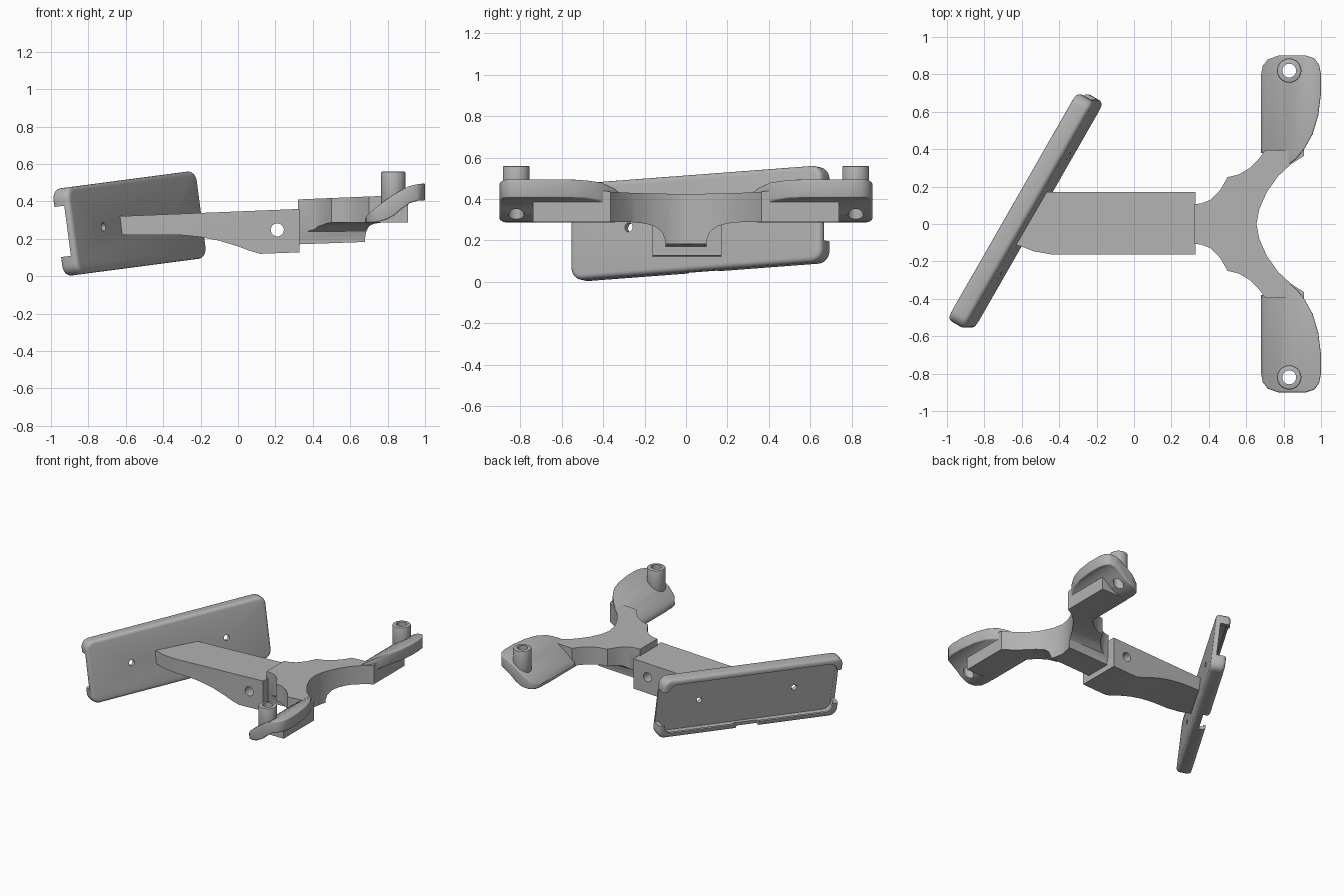
import bpy, bmesh, math
from mathutils import Matrix, Vector

cube = bpy.data.objects.get("Cube")
if cube:
    bpy.data.objects.remove(cube, do_unlink=True)

grey = bpy.data.materials.new("plain grey")
grey.use_nodes = True
grey.diffuse_color = (0.45, 0.45, 0.45, 1)
grey.node_tree.nodes["Principled BSDF"].inputs["Base Color"].default_value = grey.diffuse_color


def finish(name, bm):
    bmesh.ops.recalc_face_normals(bm, faces=bm.faces)
    mesh = bpy.data.meshes.new(name)
    bm.to_mesh(mesh)
    bm.free()
    mesh.materials.append(grey)
    ob = bpy.data.objects.new(name, mesh)
    bpy.context.collection.objects.link(ob)
    return ob


def prism(name, pts, axis, lo, hi):
    """Extrude a 2D outline along one axis."""
    def place(p, d):
        return {"x": (d, p[0], p[1]), "y": (p[0], d, p[1]), "z": (p[0], p[1], d)}[axis]
    bm = bmesh.new()
    face = bm.faces.new([bm.verts.new(place(p, lo)) for p in pts])
    ext = bmesh.ops.extrude_face_region(bm, geom=[face])
    move = Vector(place((0, 0), hi - lo))
    bmesh.ops.translate(bm, vec=move, verts=[v for v in ext["geom"] if isinstance(v, bmesh.types.BMVert)])
    return finish(name, bm)


def rounded(w, h, r, n=6):
    """Outline of a rounded rectangle centred on the origin."""
    pts = []
    for k, (sx, sy) in enumerate([(1, 1), (-1, 1), (-1, -1), (1, -1)]):
        for i in range(n + 1):
            a = (k + i / n) * math.pi / 2
            pts.append((sx * (w / 2 - r) + r * math.cos(a), sy * (h / 2 - r) + r * math.sin(a)))
    return pts


def circle(x, y, r, n=32):
    return [(x + r * math.cos(i * math.tau / n), y + r * math.sin(i * math.tau / n)) for i in range(n)]


def rect(x0, y0, x1, y1):
    return [(x0, y0), (x1, y0), (x1, y1), (x0, y1)]


def apply(ob, mod):
    bpy.context.view_layer.objects.active = ob
    bpy.ops.object.modifier_apply(modifier=mod.name)


def boolean(ob, cutter, mode="DIFFERENCE"):
    mod = ob.modifiers.new("cut", "BOOLEAN")
    mod.operation, mod.object, mod.solver = mode, cutter, "EXACT"
    apply(ob, mod)
    bpy.data.objects.remove(cutter, do_unlink=True)


def bevel(ob, width, segments=4, angle=40):
    mod = ob.modifiers.new("bevel", "BEVEL")
    mod.width, mod.segments, mod.angle_limit = width, segments, math.radians(angle)
    apply(ob, mod)


def smooth(ob, angle=35):
    bpy.ops.object.select_all(action="DESELECT")
    ob.select_set(True)
    bpy.context.view_layer.objects.active = ob
    bpy.ops.object.shade_smooth_by_angle(angle=math.radians(angle))


# Tray: rounded shell, open towards local +y, then turned and tilted
L, T, H = 1.40, 0.105, 0.47
tray = prism("device_tray", rounded(L, H, 0.06), "y", -T / 2, T / 2)
bevel(tray, 0.025)
boolean(tray, prism("pocket", rounded(L - 0.06, H - 0.05, 0.05), "y", -0.02, 0.035))
boolean(tray, prism("opening", rounded(L - 0.09, H - 0.08, 0.06), "y", 0, 0.1))
for side in (1, -1):
    # end wall gaps and fixing holes
    x0, x1 = sorted((side * 0.64, side * 0.8))
    boolean(tray, prism("end_gap", rect(x0, -0.13, x1, 0.14), "y", -0.019, 0.1))
    boolean(tray, prism("fixing_hole", circle(side * 0.37, 0, 0.022), "y", -0.1, 0.1))
boolean(tray, prism("button_gap", rect(-0.09, -0.3, 0.09, -0.18), "y", 0.005, 0.1))
smooth(tray)
pose = (Matrix.Translation((-0.58, 0.07, 0.282))
        @ Matrix.Rotation(math.radians(-7.5), 4, "Y") @ Matrix.Rotation(math.radians(60), 4, "Z"))
tray.data.transform(pose)

# Arm: side profile trimmed by its plan, with a cross hole
arm = prism("arm", [(-0.66, 0.22), (-0.4, 0.222), (-0.3, 0.22), (-0.2, 0.21), (-0.1, 0.19), (0, 0.16),
                    (0.06, 0.137), (0.12, 0.12), (0.33, 0.128), (0.33, 0.36), (-0.66, 0.32)],
            "y", -0.3, 0.3)
boolean(arm, prism("arm_plan", [(-0.645, -0.11), (-0.6, -0.12), (-0.54, -0.145), (-0.44, -0.163),
                                (0.5, -0.163), (0.5, 0.172), (-0.47, 0.172)], "z", 0, 1), "INTERSECT")
boolean(arm, prism("pivot_hole", circle(0.21, 0.248, 0.035), "y", -0.5, 0.5))
smooth(arm)

# Hub: plan outline trimmed by an end profile and a sloping side profile
half = [(0.32, 0.105), (0.36, 0.11), (0.41, 0.13), (0.46, 0.18), (0.50, 0.25), (0.56, 0.265),
        (0.62, 0.30), (0.67, 0.35), (0.70, 0.395), (0.91, 0.395), (0.91, 0.365), (0.84, 0.32),
        (0.77, 0.255), (0.71, 0.17), (0.67, 0.08)]
plan = half + [(0.655, 0)] + [(x, -y) for x, y in reversed(half)]
hub = prism("hub", plan, "z", 0.1, 0.5)
end = [(0.1, 0.16), (0.1, 0.2), (0.115, 0.24), (0.15, 0.268), (0.2, 0.282), (0.26, 0.288),
       (0.5, 0.288), (0.5, 0.6)]
boolean(hub, prism("hub_end", end + [(-y, z) for y, z in reversed(end)], "x", 0, 1.2), "INTERSECT")
boolean(hub, prism("hub_side", [(0.3, 0.17), (0.95, 0.193), (0.95, 0.437), (0.3, 0.41)],
                   "y", -1, 1), "INTERSECT")
smooth(hub, 30)

# Wings: S-shaped section trimmed by a rounded plan, with a bar below and a post above
top = [(0.67, 0.30), (0.70, 0.335), (0.74, 0.37), (0.79, 0.408), (0.85, 0.447), (0.91, 0.48),
       (0.96, 0.493), (1.01, 0.497)]
under = [(1.01, 0.406), (0.96, 0.404), (0.92, 0.392), (0.875, 0.36), (0.835, 0.325), (0.79, 0.302),
         (0.74, 0.289), (0.67, 0.285)]
outline = [(0.82, 0.31), (0.87, 0.352), (0.91, 0.40), (0.955, 0.48), (0.985, 0.58), (1.0, 0.7),
           (1.0, 0.80), (0.99, 0.85), (0.965, 0.885), (0.92, 0.9), (0.77, 0.9), (0.715, 0.88),
           (0.688, 0.845), (0.68, 0.8), (0.68, 0.395), (0.72, 0.33)]
for side, label in ((1, "back"), (-1, "front")):
    def span(a, b):
        return sorted((side * a, side * b))
    wing = prism(label + "_wing", top + under, "y", *span(0.25, 1.0))
    boolean(wing, prism("wing_plan", [(x, side * y) for x, y in outline], "z", 0, 1), "INTERSECT")
    bevel(wing, 0.018, 3, 45)
    boolean(wing, prism("wing_bore", circle(0.83, side * 0.82, 0.037), "z", 0, 1))
    smooth(wing, 40)

    bar = prism(label + "_bar", [(0.68, 0.288), (0.91, 0.288), (0.91, 0.44), (0.85, 0.40),
                                 (0.79, 0.36), (0.68, 0.295)], "y", *span(0.38, 0.74))
    smooth(bar, 30)

    post = prism(label + "_post", circle(0.83, side * 0.82, 0.065), "z", 0.38, 0.56)
    bevel(post, 0.008, 2, 60)
    boolean(post, prism("post_bore", circle(0.83, side * 0.82, 0.037), "z", 0, 1))
    smooth(post)
